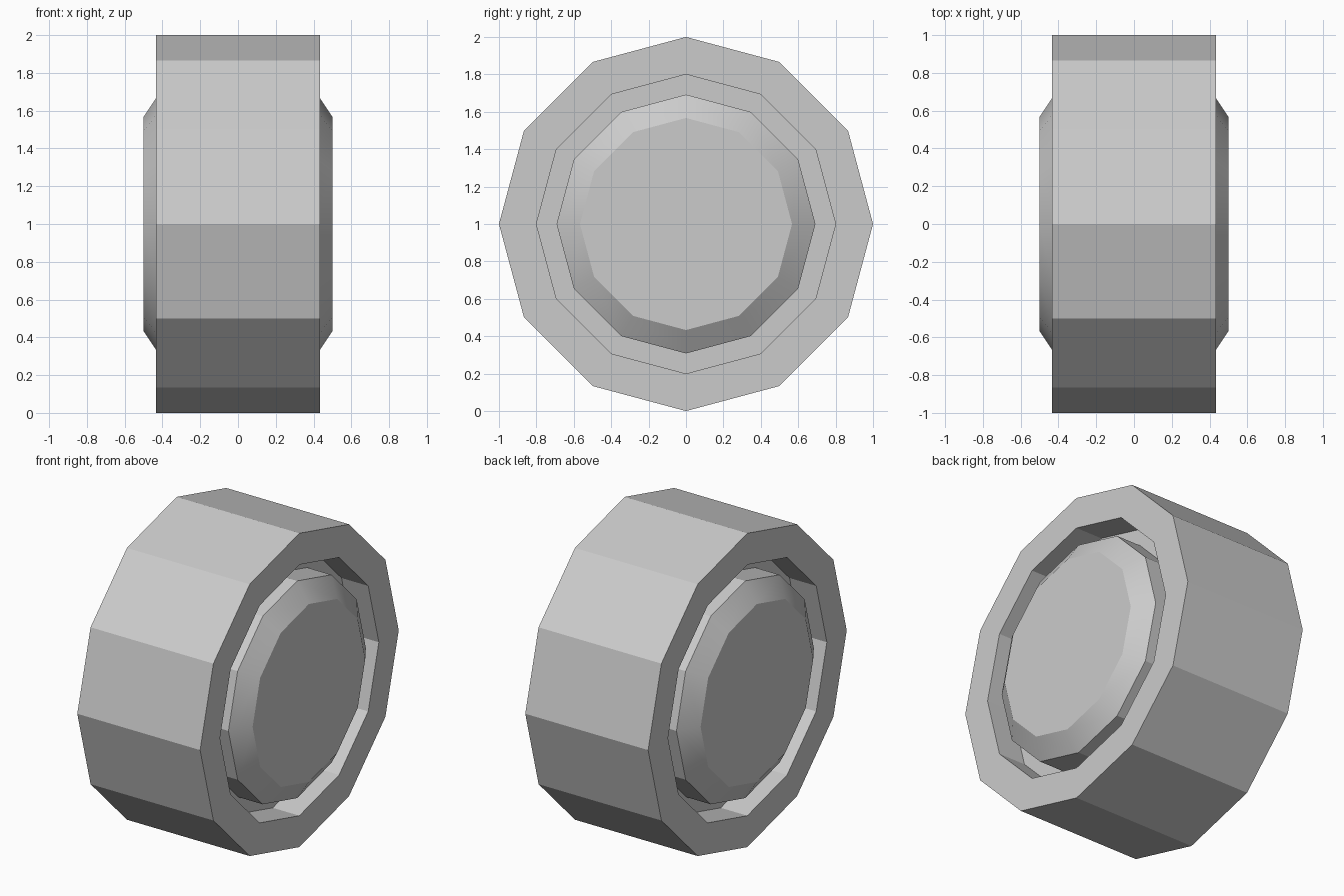
import bpy, bmesh, math

if "Cube" in bpy.data.objects:
    bpy.data.objects.remove(bpy.data.objects["Cube"])

SIDES = 12
HALF_WIDTH = 0.433   # tyre side face
FLOOR = 0.245        # bottom of the ring groove
HUB_R = 0.692


def revolve(name, profile, cap=False, smooth_bands=()):
    """Spin (x, radius) points round the x axis at z = 1, with a corner at the top."""
    bm = bmesh.new()
    rings = []
    for x, r in profile:
        ring = []
        for i in range(SIDES):
            a = 2 * math.pi * i / SIDES
            ring.append(bm.verts.new((x, r * math.sin(a), r * math.cos(a))))
        rings.append(ring)
    for band, (a, b) in enumerate(zip(rings, rings[1:])):
        for i in range(SIDES):
            j = (i + 1) % SIDES
            f = bm.faces.new((a[i], a[j], b[j], b[i]))
            f.smooth = band in smooth_bands
    if cap:
        bm.faces.new(rings[-1])
    bmesh.ops.recalc_face_normals(bm, faces=bm.faces[:])
    me = bpy.data.meshes.new(name)
    bm.to_mesh(me)
    bm.free()
    ob = bpy.data.objects.new(name, me)
    ob.location.z = 1
    bpy.context.collection.objects.link(ob)
    return ob


# Tyre: tread, side faces, inner walls and groove floors
side = [(FLOOR, HUB_R), (FLOOR, 0.8), (HALF_WIDTH, 0.8), (HALF_WIDTH, 1.0)]
revolve("tyre", side + [(-x, r) for x, r in reversed(side)])

# Hub caps: straight wall, softly shaded bevel, flat end; mirrored to the other side
hub = revolve("hub_caps", [(FLOOR, HUB_R), (0.417, HUB_R), (0.5, 0.567)],
              cap=True, smooth_bands=(1,))
mirror = hub.modifiers.new("other_side", 'MIRROR')
mirror.use_axis = (True, False, False)
mirror.use_mirror_merge = False
